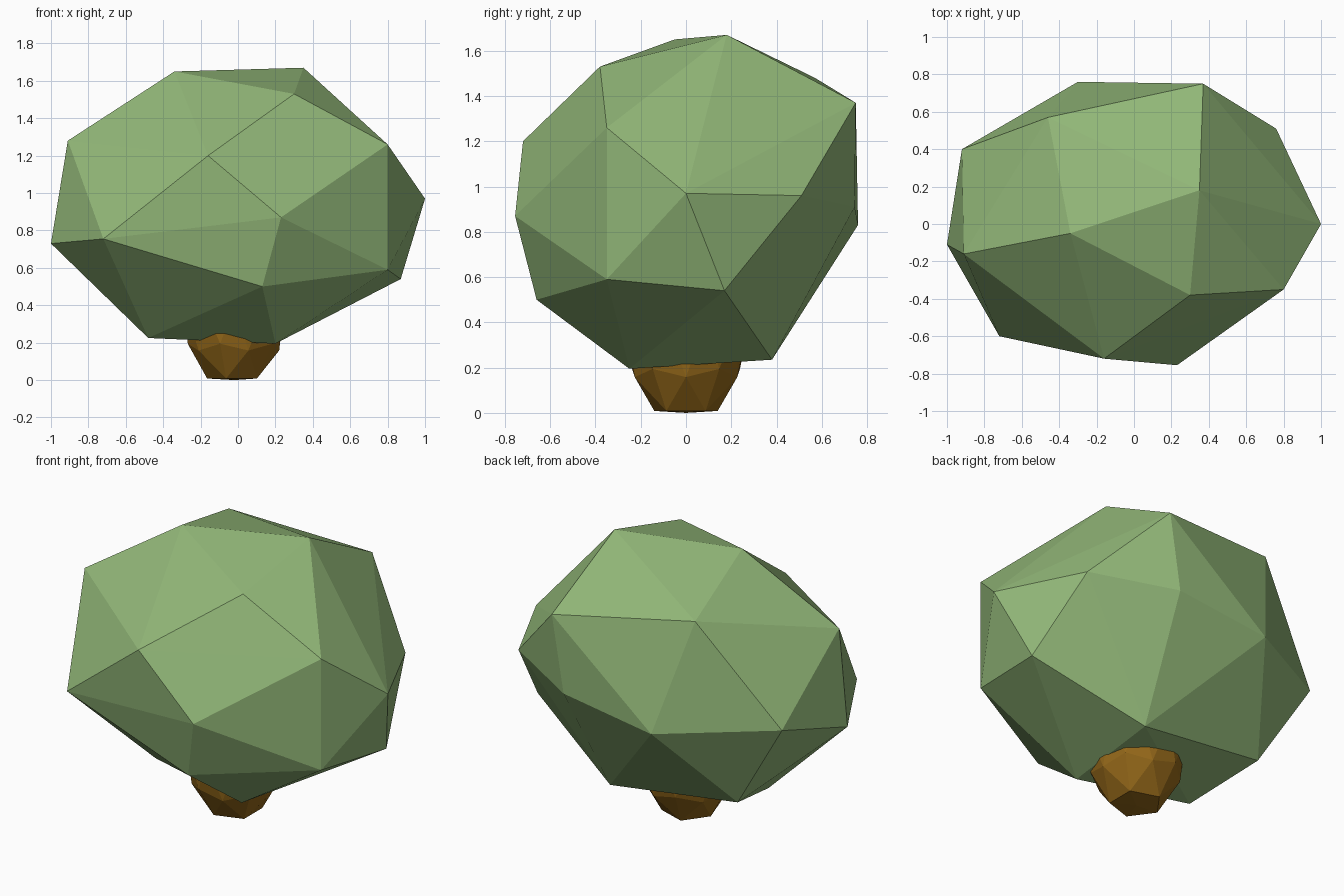
import bpy, bmesh
from mathutils import Vector

if "Cube" in bpy.data.objects:
    bpy.data.objects.remove(bpy.data.objects["Cube"])


def make_object(name, bm, color):
    mesh = bpy.data.meshes.new(name)
    bm.normal_update()
    bm.to_mesh(mesh)
    bm.free()
    obj = bpy.data.objects.new(name, mesh)
    bpy.context.collection.objects.link(obj)
    mat = bpy.data.materials.new(name + "_colour")
    mat.diffuse_color = color
    mat.use_nodes = True
    mat.node_tree.nodes["Principled BSDF"].inputs["Base Color"].default_value = mat.diffuse_color
    mesh.materials.append(mat)
    return obj


# Foliage: one faceted boulder-like crown, the hull of its corner points
corners = [
    # crown
    (-.34, -.05, 1.65), (.35, .18, 1.67), (.30, -.38, 1.53), (-.46, .57, 1.48),
    # upper belt
    (.80, -.35, 1.26), (-.91, -.16, 1.28), (-.16, -.72, 1.20), (.37, .75, 1.37),
    # waist
    (1.0, 0, .97), (.76, .51, .96), (.295, .745, .91), (-.30, .76, .83),
    (-.92, .40, .88), (-1.0, -.11, .73), (-.72, -.60, .755), (.23, -.755, .87),
    # lower belt
    (.80, -.35, .59), (.87, .17, .54), (.13, -.66, .50), (-.59, .35, .34),
    # underside
    (-.48, -.10, .225), (.20, -.25, .195), (.24, .38, .235),
]
bm = bmesh.new()
for c in corners:
    bm.verts.new(c)
bmesh.ops.convex_hull(bm, input=bm.verts[:])
bmesh.ops.recalc_face_normals(bm, faces=bm.faces[:])
make_object("foliage", bm, (.29, .48, .19, 1))

# Trunk: stretched icosphere with a flattened foot, its top hidden in the foliage
bm = bmesh.new()
bmesh.ops.create_icosphere(bm, subdivisions=2, radius=1)
for v in bm.verts:
    v.co = Vector((v.co.x * .28 - .018, v.co.y * .28, max(0, v.co.z * .46 + .40)))
make_object("trunk", bm, (.30, .14, .01, 1))
